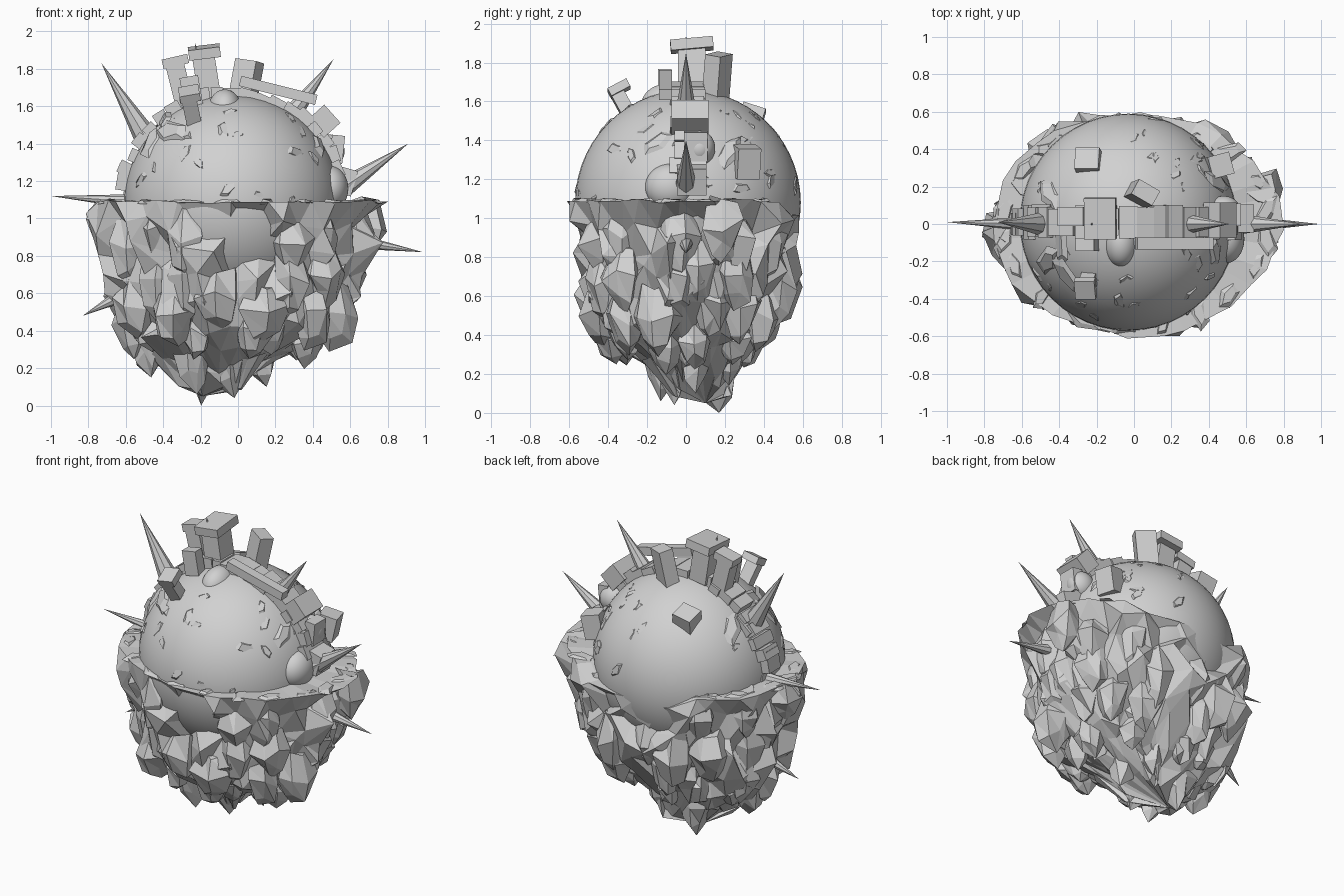
import bpy, bmesh, math, random
from mathutils import Vector, Matrix

if "Cube" in bpy.data.objects:
    bpy.data.objects.remove(bpy.data.objects["Cube"], do_unlink=True)
rng = random.Random(5)

stone = bpy.data.materials.new("pale_grey_stone")
stone.use_nodes = True
GREY = (0.64, 0.64, 0.64, 1)
stone.diffuse_color = GREY
stone.node_tree.nodes["Principled BSDF"].inputs["Base Color"].default_value = GREY

CENTRE, RADIUS = Vector((-0.03, 0.01, 1.08)), 0.58


def finish(name, bm, smooth=False):
    bmesh.ops.recalc_face_normals(bm, faces=bm.faces)
    mesh = bpy.data.meshes.new(name)
    bm.to_mesh(mesh)
    bm.free()
    mesh.materials.append(stone)
    for p in mesh.polygons:
        p.use_smooth = smooth
    obj = bpy.data.objects.new(name, mesh)
    bpy.context.collection.objects.link(obj)


def ball(name, centre, scale):
    bm = bmesh.new()
    bmesh.ops.create_uvsphere(bm, u_segments=48, v_segments=28, radius=1)
    bmesh.ops.scale(bm, vec=scale, verts=bm.verts)
    bmesh.ops.translate(bm, vec=centre, verts=bm.verts)
    finish(name, bm, True)


def box(name, centre, size, tilt=0, lean=0, turn=0):
    """Block tilted about y, leaned about x and turned about z, in degrees."""
    bm = bmesh.new()
    rot = (Matrix.Rotation(math.radians(turn), 4, 'Z')
           @ Matrix.Rotation(math.radians(tilt), 4, 'Y')
           @ Matrix.Rotation(math.radians(lean), 4, 'X'))
    bmesh.ops.create_cube(bm, size=1, matrix=Matrix.Translation(centre) @ rot @ Matrix.Diagonal((*size, 1)))
    finish(name, bm)


def spike(name, base, tip, r):
    base, tip = Vector(base), Vector(tip)
    d = tip - base
    bm = bmesh.new()
    bmesh.ops.create_cone(bm, cap_ends=True, segments=8, radius1=r, radius2=0, depth=d.length,
                          matrix=Matrix.Translation((base + tip) / 2) @ d.to_track_quat('Z', 'Y').to_matrix().to_4x4())
    finish(name, bm)


# Body outline: height, then reach to the right side, left side, front and back
PROFILE = [(0.14, 0.32, 0.04, 0.08, 0.22), (0.23, 0.44, 0.14, 0.15, 0.28),
           (0.32, 0.54, 0.34, 0.34, 0.34), (0.43, 0.61, 0.50, 0.48, 0.39),
           (0.56, 0.67, 0.61, 0.51, 0.48), (0.70, 0.69, 0.67, 0.52, 0.55),
           (0.84, 0.71, 0.72, 0.55, 0.58), (0.97, 0.75, 0.75, 0.58, 0.585),
           (1.08, 0.76, 0.78, 0.59, 0.585)]


def reach(z):
    for a, b in zip(PROFILE, PROFILE[1:]):
        if z <= b[0]:
            t = max(0, (z - a[0]) / (b[0] - a[0]))
            return [p + (q - p) * t for p, q in zip(a[1:], b[1:])]
    return PROFILE[-1][1:]


def on_body(a, z, k=1):
    xr, xl, f, b = reach(z)
    c, s = math.cos(a), math.sin(a)
    return Vector((c * (xl if c > 0 else xr) * k, s * (b if s > 0 else f) * k, z))


def hollow(a):
    """Gap in the front of the body that bares the dome."""
    return math.sin(a) < 0 and -0.12 < math.cos(a) < 0.27


# Craggy body: strongly jittered rings closed by a rim shelf
SEG = 32
bm = bmesh.new()
rings = []
for row, level in enumerate(PROFILE):
    ring = []
    top = row == len(PROFILE) - 1
    for i in range(SEG):
        a = 2 * math.pi * (i + 0.5 * (row % 2) + rng.uniform(-0.3, 0.3)) / SEG
        if top:
            p = on_body(a, level[0] + rng.uniform(0, 0.02), rng.uniform(0.97, 1.04))
        else:
            p = on_body(a, level[0] + rng.uniform(-0.06, 0.06), rng.choice((0.86, 0.93, 1.0, 1.08)))
            if hollow(a) and p.z > 0.77:
                p.y *= 0.84
        if math.sin(a) > 0.9 and row > 6:
            p.z -= 0.08
            p.y = min(p.y, 0.58)
        ring.append(bm.verts.new(p))
    rings.append(ring)
for row, (lo, hi) in enumerate(zip(rings, rings[1:])):
    for i in range(SEG):
        j = (i + 1) % SEG
        split = hi[j] if row % 2 else hi[i]
        bm.faces.new((lo[i], lo[j], split))
        bm.faces.new((lo[i] if row % 2 else lo[j], hi[j], hi[i]))
for ring, tip in ((rings[0], (-0.19, 0.1, 0.05)), (rings[-1], (0, 0, 1.09))):
    v = bm.verts.new(tip)
    for i in range(SEG):
        bm.faces.new((ring[i], ring[(i + 1) % SEG], v))
finish("craggy_body", bm)


def crag(bm, top, length, width, out):
    """Faceted hanging rock: buried shoulder, broad belly, slanting foot."""
    n = rng.choice((5, 6, 7))
    spin = rng.uniform(0, 6)
    loops = []
    for t, w in ((0, 0.7), (0.4, 1.0), (0.78, 0.6)):
        loop = []
        for i in range(n):
            a = spin + 2 * math.pi * i / n
            r = width * w * rng.uniform(0.75, 1.2)
            loop.append(bm.verts.new(top + out * width * 0.2 * math.sin(t * 3) + Vector((
                r * math.cos(a), r * math.sin(a), -length * (t + rng.uniform(-0.12, 0.12))))))
        loops.append(loop)
    tip = bm.verts.new(top + Vector((rng.uniform(-0.3, 0.3) * width, 0, -length)))
    for lo, hi in zip(loops, loops[1:]):
        for i in range(n):
            j = (i + 1) % n
            bm.faces.new((lo[i], lo[j], hi[j]))
            bm.faces.new((lo[i], hi[j], hi[i]))
    bm.faces.new(loops[0])
    for i in range(n):
        bm.faces.new((loops[-1][i], loops[-1][(i + 1) % n], tip))


# Large hanging rocks half buried in the body, then the points beneath
bm = bmesh.new()
for z, count, length, width in ((1.05, 15, 0.36, 0.115), (0.84, 14, 0.36, 0.12),
                                (0.66, 13, 0.34, 0.12), (0.48, 10, 0.24, 0.11)):
    for i in range(count):
        a = 2 * math.pi * (i + rng.uniform(0.15, 0.85)) / count
        if z > 0.8 and (hollow(a) or z > 1 and math.sin(a) > 0.85):
            continue
        out = Vector((math.cos(a), math.sin(a), 0))
        start = on_body(a, z - 0.1, rng.uniform(0.80, 0.88))
        start.z = min(1.08, z + rng.uniform(-0.05, 0.05))
        crag(bm, start, length * rng.uniform(0.85, 1.15), width * rng.uniform(0.8, 1.15), out)
for x, y, foot in ((-0.19, 0.17, 0), (-0.04, -0.06, 0.04), (-0.25, -0.13, 0.06), (0.14, 0.05, 0.10),
                   (-0.36, 0.10, 0.17), (0.04, 0.22, 0.14), (-0.48, 0.0, 0.15), (0.30, 0.0, 0.24)):
    crag(bm, Vector((x, y, foot + 0.4)), 0.4, 0.11, Vector((0, 0, 0)))
finish("hanging_rocks", bm)

# Dome and its smooth swellings
ball("dome", CENTRE, (RADIUS, RADIUS, RADIUS))
ball("crown_swelling", (-0.07, -0.10, 1.58), (0.09, 0.13, 0.11))
ball("left_swelling", (0.48, 0.07, 1.36), (0.09, 0.08, 0.09))
ball("lower_left_swelling", (0.49, -0.08, 1.16), (0.10, 0.13, 0.12))


def splinter(bm, centre, normal, size, tip=0.2):
    """Thin flat flake lying nearly flush with a surface."""
    frame = normal.to_track_quat('Z', 'Y').to_matrix().to_4x4()
    m = (Matrix.Translation(centre) @ frame @ Matrix.Rotation(rng.uniform(0, 6), 4, 'Z')
         @ Matrix.Rotation(rng.uniform(-tip, tip), 4, 'X') @ Matrix.Diagonal((size, size * 0.5, 0.018, 1)))
    made = bmesh.ops.create_cone(bm, cap_ends=True, segments=5, radius1=1, radius2=0.6, depth=1, matrix=m)
    for v in made["verts"]:
        v.co += Vector([rng.uniform(-0.006, 0.006) for _ in range(3)])


# Flakes scattered over the dome, with larger shards on its right shoulder
bm = bmesh.new()
for _ in range(42):
    a, h = rng.uniform(0, 2 * math.pi), rng.uniform(0.03, 0.85)
    n = Vector((math.cos(a) * math.sqrt(1 - h * h), math.sin(a) * math.sqrt(1 - h * h), h))
    splinter(bm, CENTRE + n * (RADIUS - 0.007), n, rng.uniform(0.04, 0.085))
for x, y, z, size in ((-0.33, -0.28, 0.38, 0.15), (-0.42, -0.2, 0.33, 0.13), (-0.36, -0.12, 0.43, 0.13),
                      (-0.4, 0.15, 0.35, 0.12), (0.45, 0.2, 0.25, 0.12), (0.45, -0.15, 0.3, 0.1)):
    n = Vector((x, y, z)).normalized()
    splinter(bm, CENTRE + n * (RADIUS + 0.005), n, size, 0.35)
finish("dome_flakes", bm)

# Broken shelf slabs around the rim and its overhanging corners
bm = bmesh.new()
for i in range(20):
    a = 2 * math.pi * (i + rng.uniform(0.2, 0.8)) / 20
    if math.sin(a) < 0.75:
        splinter(bm, on_body(a, 1.09, 0.92), Vector((0, 0, 1)), rng.uniform(0.08, 0.13), 0.08)
finish("rim_slabs", bm)
bm = bmesh.new()
crag(bm, Vector((0.69, 0.18, 1.09)), 0.32, 0.12, Vector((0.6, 0.2, 0)))
crag(bm, Vector((-0.70, -0.02, 1.08)), 0.24, 0.10, Vector((-0.8, 0, 0)))
finish("rim_corners", bm)

# Ridge of blocks following the dome from side to side
for i, deg in enumerate(range(18, 166, 8)):
    a = math.radians(deg)
    n = Vector((math.cos(a), 0, math.sin(a)))
    box(f"ridge_block_{i}", CENTRE + n * (RADIUS + rng.uniform(-0.01, 0.015)),
        (rng.uniform(0.06, 0.10), rng.uniform(0.13, 0.19), rng.uniform(0.06, 0.10)), 90 - deg + rng.uniform(-9, 9))

# Towers and beams on the crown
box("right_tower_post", (-0.31, 0.04, 1.71), (0.10, 0.09, 0.24), -14)
box("right_tower_cap", (-0.335, 0.04, 1.84), (0.14, 0.10, 0.05), -13)
box("tall_tower_post", (-0.17, 0.03, 1.77), (0.12, 0.14, 0.25), -9)
box("tall_tower_cap", (-0.18, 0.03, 1.89), (0.17, 0.22, 0.055), -7, 5)
box("leaning_post", (0.04, 0.16, 1.72), (0.13, 0.09, 0.25), 7, -9, -30)
box("left_beam", (0.215, -0.105, 1.685), (0.42, 0.065, 0.055), 14)
box("shoulder_block", (0.46, 0.02, 1.52), (0.13, 0.19, 0.12), 48)
box("front_post", (-0.25, -0.32, 1.58), (0.08, 0.07, 0.16), -12, 28)
box("front_post_cap", (-0.26, -0.345, 1.665), (0.11, 0.11, 0.045), -10, 28)
box("back_post", (-0.24, 0.33, 1.50), (0.13, 0.12, 0.15), -10, -18)
box("left_back_block", (0.45, 0.31, 1.29), (0.12, 0.12, 0.16), 12, 0, 15)
box("left_side_block", (0.53, 0.05, 1.37), (0.07, 0.12, 0.15), 6)
box("left_low_block", (0.57, 0.03, 1.20), (0.11, 0.15, 0.14), 16)
box("right_side_block", (-0.615, 0.0, 1.22), (0.06, 0.12, 0.14), 10)
box("front_crown_block", (-0.25, -0.11, 1.68), (0.10, 0.07, 0.16), -10)
box("right_shoulder_block", (-0.47, 0.02, 1.42), (0.13, 0.17, 0.09), -40)

# Long thorns
spike("right_upper_thorn", (-0.49, 0, 1.43), (-0.73, 0.01, 1.83), 0.065)
spike("left_upper_thorn", (0.30, 0, 1.57), (0.51, 0, 1.85), 0.05)
spike("left_middle_thorn", (0.57, 0, 1.17), (0.91, 0, 1.40), 0.055)
spike("right_rim_thorn", (-0.55, 0, 1.09), (-1.0, 0.01, 1.12), 0.04)
spike("left_low_thorn", (0.68, 0, 0.87), (0.99, 0, 0.82), 0.035)
spike("right_low_thorn", (-0.62, 0.05, 0.59), (-0.83, 0.0, 0.48), 0.04)
spike("crown_thorn", (-0.22, 0, 1.87), (-0.23, 0, 1.94), 0.012)
